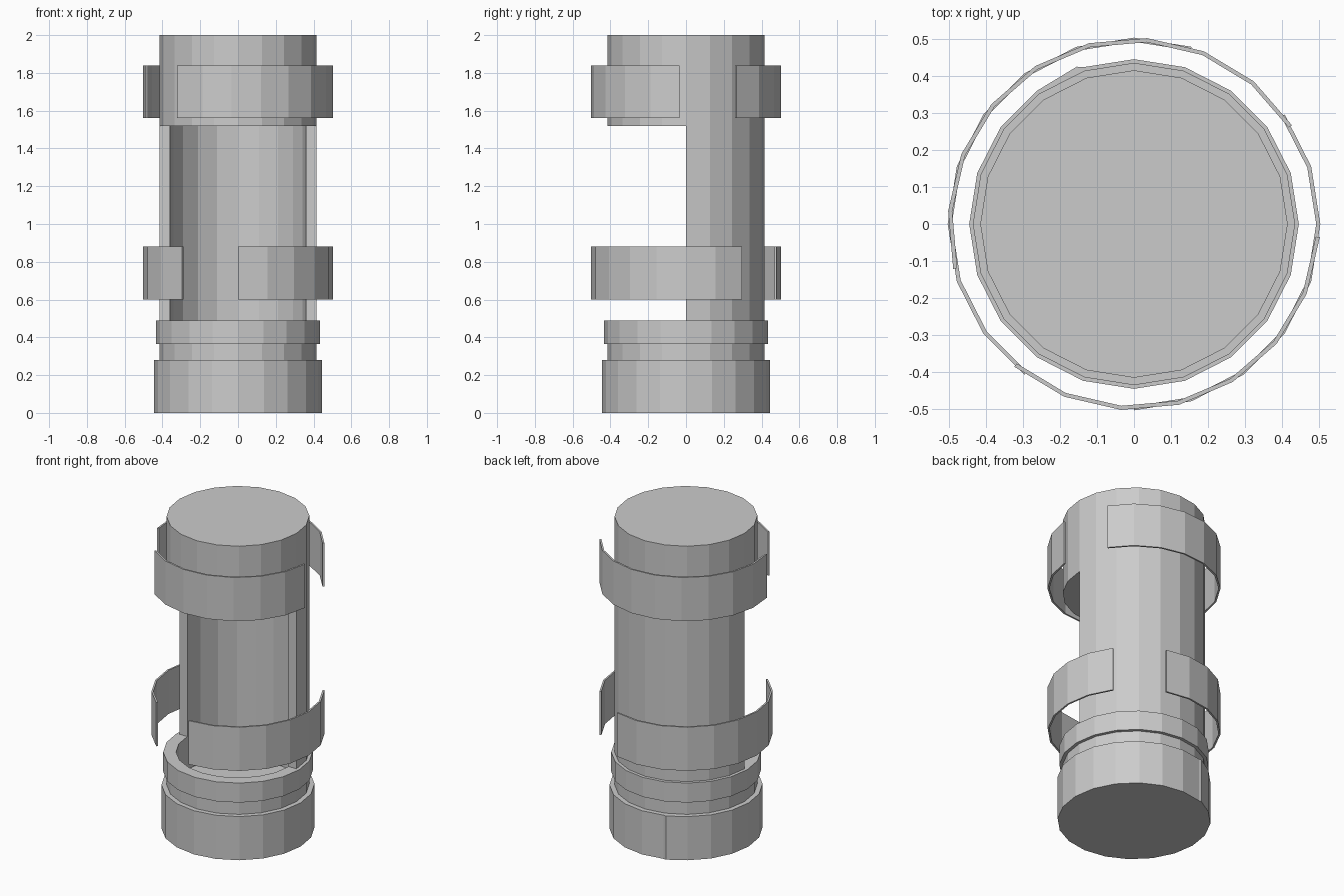
import bpy, bmesh
from math import cos, sin, radians

if "Cube" in bpy.data.objects:
    bpy.data.objects.remove(bpy.data.objects["Cube"])

SIDES = 20
STEP = 360 / SIDES


def polar(r, deg, z):
    return (r * cos(radians(deg)), r * sin(radians(deg)), z)


def finish(name, bm):
    bmesh.ops.recalc_face_normals(bm, faces=bm.faces)
    mesh = bpy.data.meshes.new(name)
    bm.to_mesh(mesh)
    bm.free()
    obj = bpy.data.objects.new(name, mesh)
    bpy.context.collection.objects.link(obj)
    return obj


def prism(name, outline, z0, z1):
    """Solid prism from (radius, degrees) outline points."""
    bm = bmesh.new()
    face = bm.faces.new([bm.verts.new(polar(r, a, z0)) for r, a in outline])
    top = bmesh.ops.extrude_face_region(bm, geom=[face], use_keep_orig=True)
    verts = [g for g in top["geom"] if isinstance(g, bmesh.types.BMVert)]
    bmesh.ops.translate(bm, verts=verts, vec=(0, 0, z1 - z0))
    return finish(name, bm)


def sweep(name, profile, start=0, segs=SIDES):
    """Sweep a closed (radius, z) profile around z; capped if not a full turn."""
    bm = bmesh.new()
    full = segs == SIDES
    count = segs if full else segs + 1
    rings = [[bm.verts.new(polar(r, start + i * STEP, z)) for r, z in profile]
             for i in range(count)]
    n = len(profile)
    for i in range(segs):
        a, b = rings[i], rings[(i + 1) % count]
        for j in range(n):
            k = (j + 1) % n
            bm.faces.new((a[j], b[j], b[k], a[k]))
    if not full:
        bm.faces.new(rings[0])
        bm.faces.new(rings[-1])
    return finish(name, bm)


def box_profile(r0, r1, z0, z1):
    return [(r0, z0), (r1, z0), (r1, z1), (r0, z1)]


# Base, with a small overlapping seam at the back
base = [(0.452, 110)] + [(0.445, 126 + i * STEP) for i in range(SIDES)]
prism("base", base, 0, 0.28)

# Hollow neck with raised collar
sweep("neck_collar", [(0.36, 0.28), (0.415, 0.28), (0.415, 0.365),
                      (0.435, 0.365), (0.435, 0.49), (0.36, 0.49)])

# Curved back wall, open to the front
sweep("back_wall", box_profile(0.36, 0.415, 0.49, 1.52), 0, SIDES // 2)

# Solid top cap
prism("top_cap", [(0.415, i * STEP) for i in range(SIDES)], 1.52, 2.0)

# Two levels of floating bands, the upper one turned by 40 degrees
for level, z, turn in (("lower", 0.60, 0), ("upper", 1.56, -40)):
    strip = box_profile(0.492, 0.503, z, z + 0.28)
    sweep(level + "_short_band", strip, 270 + turn, 7)
    sweep(level + "_long_band", strip, 72 + turn, 9)
